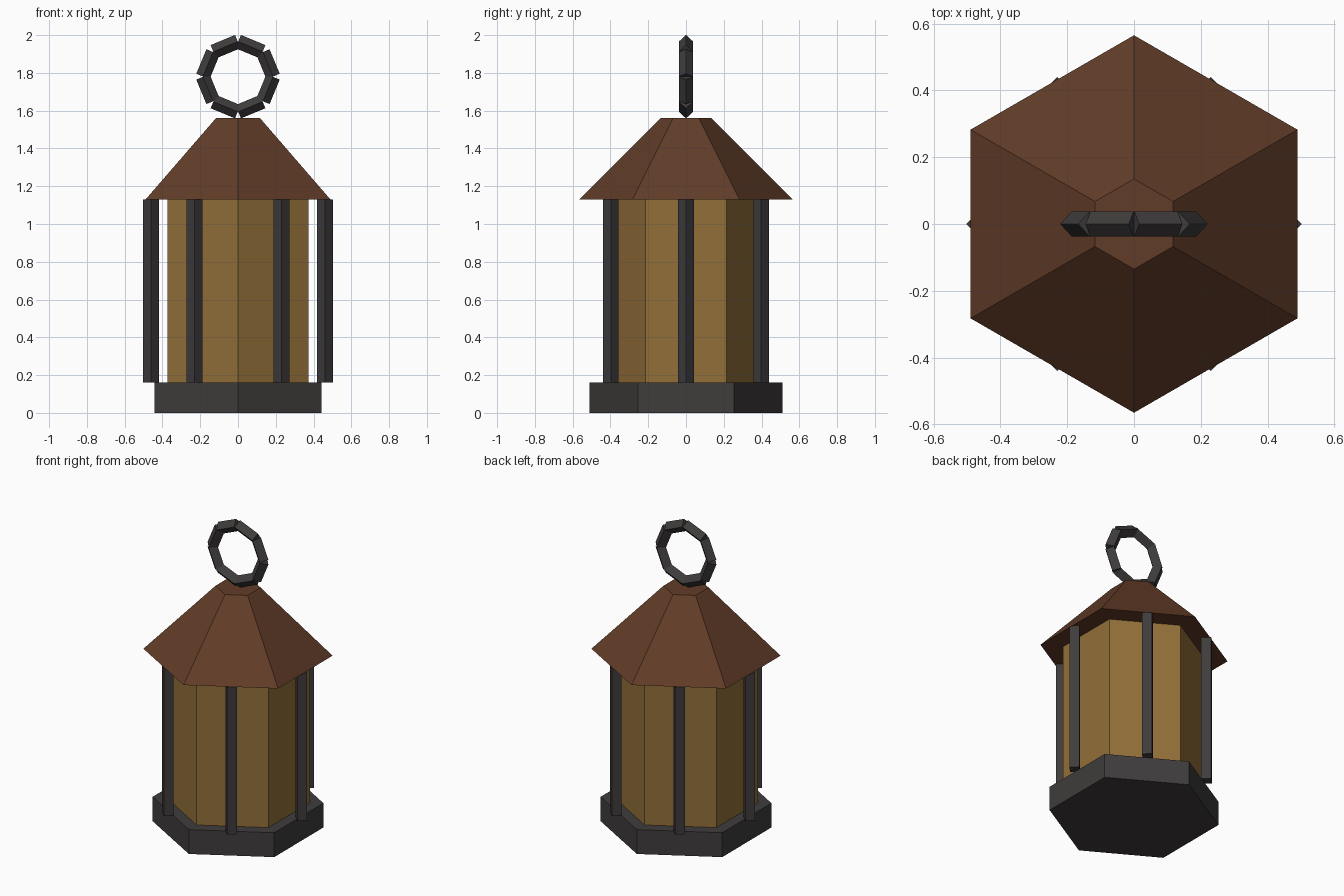
import bpy
from math import pi, sin, cos, radians
from mathutils import Matrix, Vector

cube = bpy.data.objects.get("Cube")
if cube:
    bpy.data.objects.remove(cube, do_unlink=True)


def make_material(name, rgb):
    mat = bpy.data.materials.new(name)
    mat.use_nodes = True
    color = (*rgb, 1.0)
    mat.diffuse_color = color
    bsdf = mat.node_tree.nodes["Principled BSDF"]
    bsdf.inputs["Base Color"].default_value = color
    bsdf.inputs["Roughness"].default_value = 0.8
    return mat


iron = make_material("dark_iron", (0.05, 0.045, 0.045))
roof_brown = make_material("roof_brown", (0.12, 0.045, 0.021))
amber = make_material("amber_glass", (0.29, 0.16, 0.04))


def prism(name, mat, sides, r_low, r_high, z_low, z_high, x=0, y=0, spin=0):
    """Upright flat-shaded prism or frustum between two heights."""
    bpy.ops.mesh.primitive_cone_add(
        vertices=sides, radius1=r_low, radius2=r_high, depth=z_high - z_low,
        location=(x, y, (z_low + z_high) / 2), rotation=(0, 0, spin))
    obj = bpy.context.object
    obj.name = name
    obj.data.materials.append(mat)
    return obj


# Hexagonal body, corners pointing front and back
prism("base", iron, 6, 0.51, 0.51, 0, 0.16)
prism("glass_body", amber, 6, 0.43, 0.43, 0.16, 1.13)
prism("roof", roof_brown, 6, 0.565, 0.135, 1.13, 1.56)

# Six diamond-section posts standing around the glass
for i in range(6):
    a = i * pi / 3
    prism(f"post_{i + 1}", iron, 4, 0.042, 0.042, 0.16, 1.13,
          0.46 * cos(a), 0.46 * sin(a))

# Hanging ring made of eight straight diamond-section links
ring_centre = Vector((0, 0, 1.78))
for i in range(8):
    a = radians(22.5 + 45 * i)
    link = prism(f"ring_link_{i + 1}", iron, 4, 0.038, 0.038, -0.07, 0.07)
    link.matrix_world = (Matrix.Translation(ring_centre)
                         @ Matrix.Rotation(a, 4, 'Y')
                         @ Matrix.Translation((0.172, 0, 0)))
